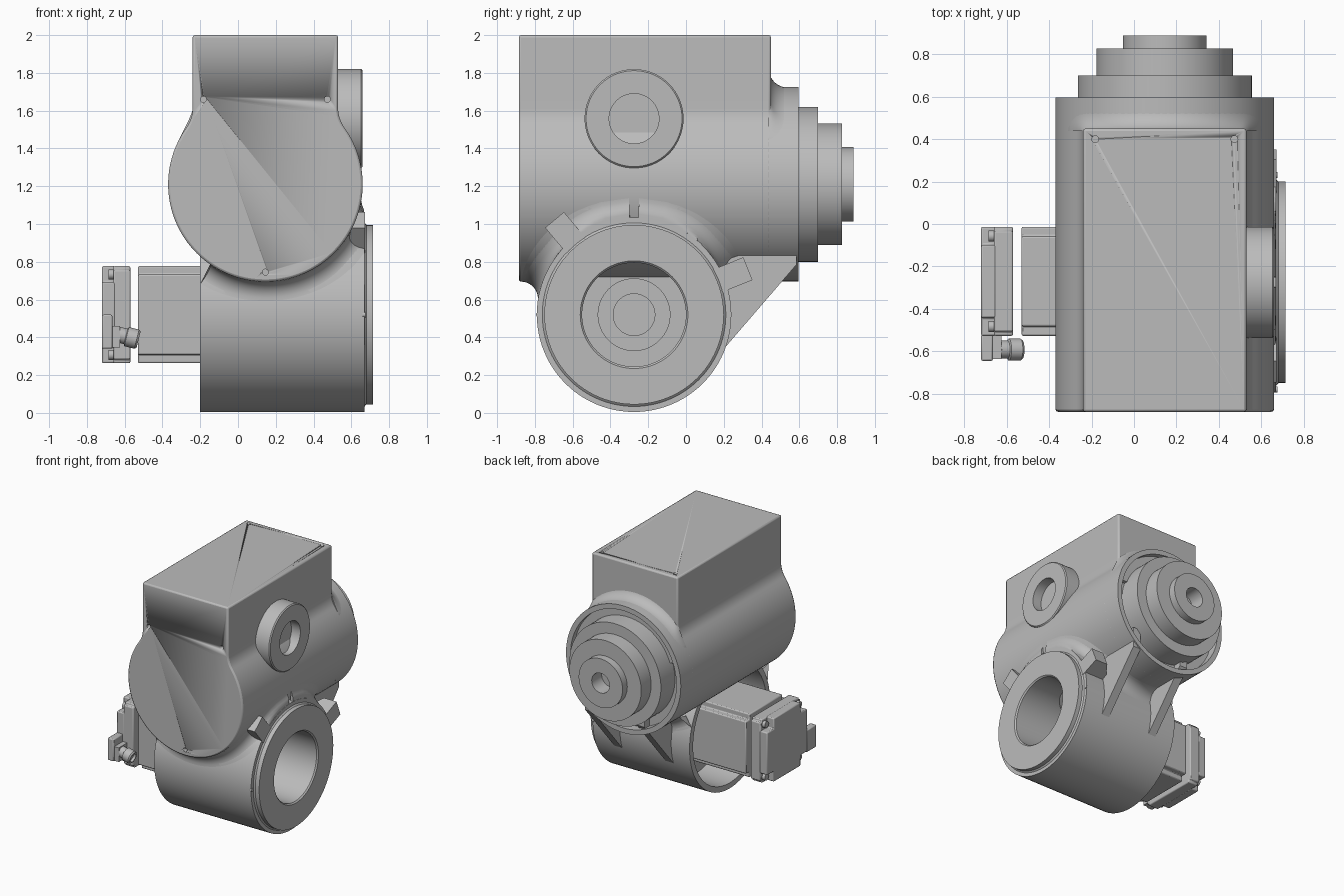
import bpy
from math import sin, cos, pi, sqrt, acos, atan2, radians
from mathutils import Vector, Matrix
import bmesh

old = bpy.data.objects.get("Cube")
if old:
    bpy.data.objects.remove(old, do_unlink=True)

grey = bpy.data.materials.new("machined grey")
grey.use_nodes = True
grey.diffuse_color = (0.5, 0.5, 0.5, 1)
grey.node_tree.nodes["Principled BSDF"].inputs["Base Color"].default_value = (0.5, 0.5, 0.5, 1)

UX, UZ = 0.145, 1.21      # axis of the upper drum (runs along y)
LY, LZ = -0.275, 0.52     # axis of the lower drum (runs along x)
R = 0.515                 # radius of both drums
NECK = 0.385              # half width of the box on the upper drum
NECK_BACK = 0.45


def loft(name, sections, angle=35):
    """Closed solid skinned over equal-length closed sections."""
    bm = bmesh.new()
    rings = [[bm.verts.new(p) for p in s] for s in sections]
    n = len(rings[0])
    for a, b in zip(rings, rings[1:]):
        for i in range(n):
            j = (i + 1) % n
            bm.faces.new((a[i], a[j], b[j], b[i]))
    bm.faces.new(rings[0])
    bm.faces.new(rings[-1])
    bmesh.ops.recalc_face_normals(bm, faces=bm.faces)
    me = bpy.data.meshes.new(name)
    bm.to_mesh(me)
    bm.free()
    me.materials.append(grey)
    ob = bpy.data.objects.new(name, me)
    bpy.context.collection.objects.link(ob)
    bpy.ops.object.select_all(action='DESELECT')
    ob.select_set(True)
    bpy.context.view_layer.objects.active = ob
    bpy.ops.object.shade_smooth_by_angle(angle=radians(angle))
    return ob


def lathe(name, profile, axis, centre, segs=96):
    """Turn (radius, position) pairs about an x, y or z axis line."""
    def place(r, h, t):
        u, v = centre[0] + r * cos(t), centre[1] + r * sin(t)
        return {'x': (h, u, v), 'y': (u, h, v), 'z': (u, v, h)}[axis]
    return loft(name, [[place(r, h, 2 * pi * i / segs) for i in range(segs)]
                       for r, h in profile])


def prism_x(name, outline, x0, x1):
    return loft(name, [[(x, y, z) for y, z in outline] for x in (x0, x1)])


def bevel(ob, width, segments=2):
    m = ob.modifiers.new("Bevel", 'BEVEL')
    m.width, m.segments = width, segments
    m.limit_method, m.angle_limit = 'ANGLE', radians(50)


# Upper housing: drum outline blended into a box neck
blend = 0.18
rise = sqrt((R + blend) ** 2 - (NECK + blend) ** 2)
tip = atan2(rise, NECK + blend)
half = [(NECK, 2.0 - UZ)]
for i in range(9):
    t = pi + tip * i / 8
    half.append((NECK + blend + blend * cos(t), rise + blend * sin(t)))
for i in range(1, 41):
    t = tip - (tip + pi / 2) * i / 40
    half.append((R * cos(t), R * sin(t)))
outline = half + [(-x, z) for x, z in reversed(half[:-1])]
housing = loft("upper_housing",
               [[(UX + x, y, UZ + z) for x, z in outline] for y in (-0.885, NECK_BACK)])
bevel(housing, 0.012)

# Screw holes in the front cover and the top
for i, (x, z) in enumerate([(-0.183, 1.66), (0.473, 1.66), (UX, 0.745)]):
    holes = lathe(f"front_screw_cutter_{i}", [(0.016, -0.95), (0.016, -0.85)], 'y', (x, z), 20)
    m = housing.modifiers.new("Screw hole", 'BOOLEAN')
    m.object, m.operation = holes, 'DIFFERENCE'
    holes.hide_render = holes.hide_viewport = True
for i, x in enumerate((-0.183, 0.473)):
    holes = lathe(f"top_screw_cutter_{i}", [(0.016, 1.96), (0.016, 2.05)], 'z', (x, 0.4), 20)
    m = housing.modifiers.new("Screw hole", 'BOOLEAN')
    m.object, m.operation = holes, 'DIFFERENCE'
    holes.hide_render = holes.hide_viewport = True

# Drum end with an open rim and the stepped output hub
lathe("output_hub", [(R, 0.43), (R, 0.595), (0.475, 0.595), (0.475, 0.52),
                     (0.41, 0.52), (0.41, 0.70), (0.322, 0.70), (0.322, 0.827),
                     (0.197, 0.827), (0.197, 0.887), (0.08, 0.887), (0.08, 0.76)],
      'y', (UX, UZ))

# Curved blend from the back of the neck onto the drum
fr = 0.1
rows = []
for k in range(13):
    y = NECK_BACK - 0.012 + (fr + 0.012) * k / 12
    row = []
    for i in range(61):
        x = -0.46 + 0.92 * i / 60
        d = sqrt(max(abs(x) - NECK + 0.012, 0) ** 2 + max(y - NECK_BACK + 0.012, 0) ** 2)
        d = min(d, fr)
        h = fr - sqrt(fr * fr - (fr - d) ** 2)
        row.append((UX + x, y, UZ + sqrt(R * R - x * x) + h - 0.002))
    rows.append(row + [(UX + 0.46, y, 1.35), (UX - 0.46, y, 1.35)])
loft("neck_blend", rows)

# Round boss on the side of the upper drum
lathe("side_boss", [(0.262, 0.3), (0.262, 0.652), (0.254, 0.66), (0.132, 0.66), (0.132, 0.58)],
      'x', (LY, 1.558), 64)

# Lower drum: open shell on one end, flange and stepped bore on the other
lathe("lower_drum", [(0.47, 0.1), (0.47, -0.2), (R, -0.2), (R, 0.67), (0.486, 0.67),
                     (0.475, 0.68), (0.475, 0.715), (0.285, 0.715), (0.275, 0.705),
                     (0.275, 0.3), (0.19, 0.3), (0.19, 0.26), (0.11, 0.26), (0.11, 0.16)],
      'x', (LY, LZ))

# Rolling-ball blends where the two drums meet
ball = 0.09
rb = R + ball
a_end = acos((UZ - LZ) / rb - 1) - 0.001
a_start = -0.605
for side, label in ((1, "back"), (-1, "front")):
    sections = []
    for k in range(49):
        a = a_start + (a_end - a_start) * k / 48
        x, z = UX + rb * sin(a), UZ - rb * cos(a)
        reach = sqrt(max(rb * rb - (z - LZ) ** 2, 0))
        c = Vector((x, LY + side * reach, z))
        u = Vector((UX - x, 0, UZ - z)).normalized()
        v = Vector((0, LY - c.y, LZ - z)).normalized()
        pts = [c + u.slerp(v, i / 8) * ball for i in range(9)]
        pts.append(c + (u + v) * ball * 1.1)
        sections.append([(max(min(p.x, 0.668), -0.198), p.y, p.z) for p in pts])
    loft(f"{label}_drum_blend", sections)

# Two gusset ribs between the drums
for i, x in enumerate((0.0, 0.46)):
    prism_x(f"gusset_rib_{i}", [(0.18, 0.315), (0.585, 0.785), (0.585, 0.95), (0.1, 0.95),
                                (0.1, 0.4)], x - 0.035, x + 0.035)

# Wedge-shaped clamp lugs around the flange
for i, (deg, reach) in enumerate(((22, 0.65), (130, 0.655))):
    turn = Matrix.Rotation(radians(deg), 3, 'X')
    lug = []
    for x, top in ((0.5, 0.56), (0.56, reach), (0.672, reach)):
        lug.append([turn @ Vector((x, r, w)) + Vector((0, LY, LZ))
                    for r, w in ((0.46, -0.065), (top, -0.065), (top, 0.065), (0.46, 0.065))])
    loft(f"clamp_lug_{i}", lug)

# Small flange pins
for i, y in enumerate((LY - 0.505, LY + 0.505)):
    lathe(f"flange_pin_{i}", [(0.014, 0.66), (0.014, 0.676)], 'x', (y, LZ), 16)


def notched(h, n):
    """Square outline with stepped corners."""
    c = h - n
    quarter = [(h, c), (c, c), (c, h)]
    pts = []
    for k in range(4):
        for y, z in quarter:
            for _ in range(k):
                y, z = -z, y
            pts.append((LY + 0.005 + y, LZ + z))
    return pts


# Motor body and its separate end cap
bevel(prism_x("motor_body", notched(0.257, 0.045), -0.53, 0.11), 0.008)
bevel(prism_x("motor_cap_inner", notched(0.257, 0.02), -0.66, -0.57), 0.008)
bevel(prism_x("motor_cap_outer", notched(0.257, 0.085), -0.72, -0.65), 0.008)
for i, (y, z) in enumerate([(s, t) for s in (-1, 1) for t in (-1, 1)]):
    lathe(f"cap_screw_{i}", [(0.026, -0.685), (0.026, -0.65)], 'x',
          (LY + 0.005 + y * 0.213, LZ + z * 0.213), 20)

# Cable connector with its tilted round plug
box = [(-0.645, 0.34), (-0.52, 0.34), (-0.52, 0.52), (-0.645, 0.52)]
bevel(prism_x("connector_block", box, -0.72, -0.665), 0.008)
low = [(-0.635, 0.345), (-0.52, 0.345), (-0.52, 0.46), (-0.635, 0.46)]
prism_x("connector_base", low, -0.67, -0.625)
plug = lathe("connector_plug", [(0.042, -0.06), (0.042, -0.02), (0.052, -0.015),
                                (0.052, 0.04), (0.044, 0.05), (0.034, 0.05), (0.034, 0.03)],
             'x', (0, 0), 32)
plug.location = (-0.575, -0.592, 0.4)
plug.rotation_euler = (0, radians(14), 0)
